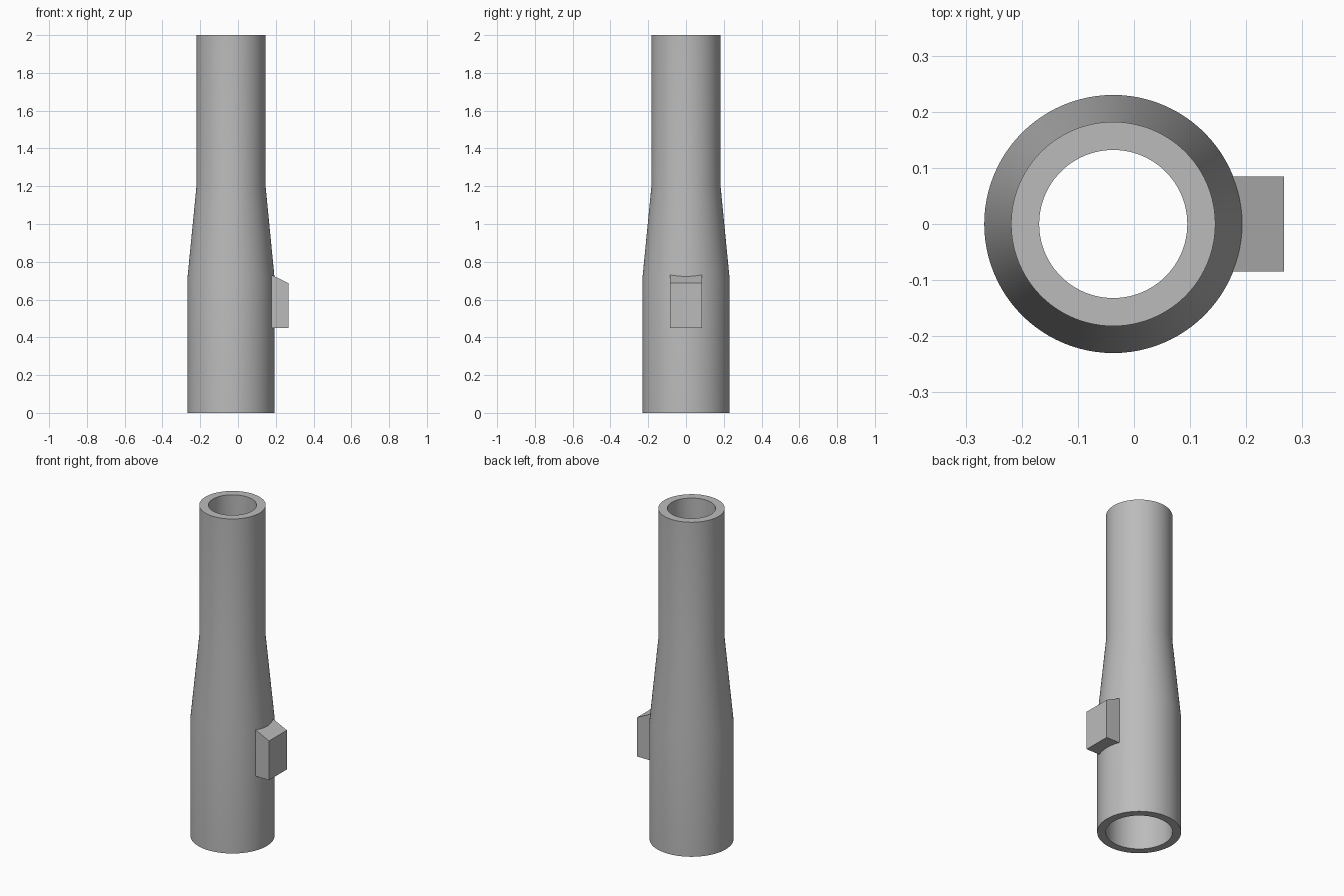
import bpy, bmesh, math

cube = bpy.data.objects.get("Cube")
if cube:
    bpy.data.objects.remove(cube, do_unlink=True)

AXIS_X = -0.037
SEGMENTS = 96

grey = bpy.data.materials.new("plain_grey")
grey.use_nodes = True
colour = (0.5, 0.5, 0.5, 1)
grey.diffuse_color = colour
grey.node_tree.nodes["Principled BSDF"].inputs["Base Color"].default_value = colour


def finish(name, bm, smooth=False):
    bmesh.ops.recalc_face_normals(bm, faces=bm.faces[:])
    mesh = bpy.data.meshes.new(name)
    bm.to_mesh(mesh)
    bm.free()
    mesh.materials.append(grey)
    obj = bpy.data.objects.new(name, mesh)
    bpy.context.collection.objects.link(obj)
    if smooth:
        bpy.ops.object.select_all(action='DESELECT')
        obj.select_set(True)
        bpy.context.view_layer.objects.active = obj
        bpy.ops.object.shade_smooth_by_angle(angle=math.radians(30))
    return obj


# Hollow tapered tube: closed wall profile (radius, height) spun about its axis
wall = [(0.23, 0), (0.23, 0.72), (0.182, 1.21), (0.182, 2),
        (0.132, 2), (0.132, 1.21), (0.183, 0.72), (0.183, 0)]
bm = bmesh.new()
rings = []
for i in range(SEGMENTS):
    a = math.tau * i / SEGMENTS
    rings.append([bm.verts.new((AXIS_X + r * math.cos(a), r * math.sin(a), z))
                  for r, z in wall])
for i, ring in enumerate(rings):
    after = rings[(i + 1) % SEGMENTS]
    for j in range(len(wall)):
        k = (j + 1) % len(wall)
        bm.faces.new((ring[j], after[j], after[k], ring[k]))
finish("tapered_tube", bm, smooth=True)

# Side lug with a sloping top, rooted inside the tube wall
side = [(0.163, 0.45), (0.267, 0.45), (0.267, 0.687), (0.163, 0.737)]
bm = bmesh.new()
face = bm.faces.new([bm.verts.new((x, -0.085, z)) for x, z in side])
extruded = bmesh.ops.extrude_face_region(bm, geom=[face])["geom"]
bmesh.ops.translate(bm, vec=(0, 0.17, 0),
                    verts=[v for v in extruded if isinstance(v, bmesh.types.BMVert)])
finish("side_lug", bm)
